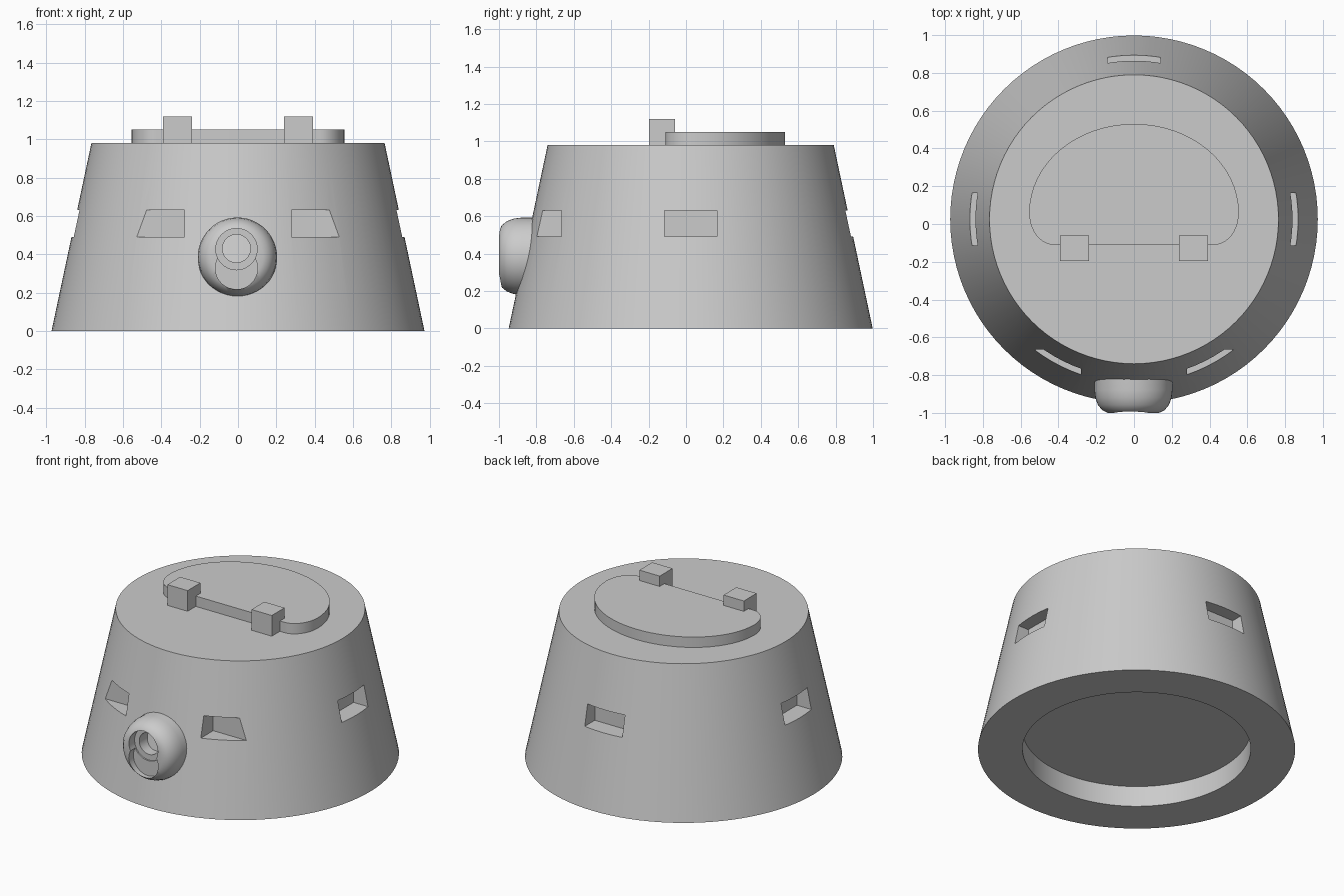
import bpy, bmesh, math
from mathutils import Matrix, Vector

cube = bpy.data.objects.get("Cube")
if cube:
    bpy.data.objects.remove(cube, do_unlink=True)

grey = bpy.data.materials.new("plain grey")
grey.use_nodes = True
GREY = (0.6, 0.6, 0.6, 1)
grey.diffuse_color = GREY
grey.node_tree.nodes["Principled BSDF"].inputs["Base Color"].default_value = GREY

CY = 0.025  # centre of the turret along y


def finish(name, bm):
    bmesh.ops.recalc_face_normals(bm, faces=bm.faces)
    mesh = bpy.data.meshes.new(name)
    bm.to_mesh(mesh)
    bm.free()
    mesh.materials.append(grey)
    ob = bpy.data.objects.new(name, mesh)
    bpy.context.collection.objects.link(ob)
    return ob


def lathe(name, profile, matrix, steps=64):
    """Spin (radius, height) points around z, then place the result."""
    bm = bmesh.new()
    verts = [bm.verts.new((r, 0, h)) for r, h in profile]
    edges = [bm.edges.new(p) for p in zip(verts, verts[1:])]
    bmesh.ops.spin(bm, geom=verts + edges, cent=(0, 0, 0), axis=(0, 0, 1),
                   angle=math.tau, steps=steps, use_merge=False)
    bmesh.ops.remove_doubles(bm, verts=bm.verts, dist=1e-4)
    bmesh.ops.transform(bm, matrix=matrix, verts=bm.verts)
    return finish(name, bm)


def box(name, low, high):
    low, high = Vector(low), Vector(high)
    bm = bmesh.new()
    bmesh.ops.create_cube(bm, size=1)
    for v in bm.verts:
        v.co = (low + high) / 2 + v.co * (high - low)
    return finish(name, bm)


def forward(x, y, z):
    """Place a lathed part so that its axis points to the front."""
    return Matrix.Translation((x, y, z)) @ Matrix.Rotation(math.pi / 2, 4, 'X')


def cut(ob, cutter):
    mod = ob.modifiers.new("cut", 'BOOLEAN')
    mod.operation = 'DIFFERENCE'
    mod.solver = 'EXACT'
    mod.object = cutter
    select(ob)
    bpy.ops.object.modifier_apply(modifier=mod.name)
    bpy.data.objects.remove(cutter, do_unlink=True)


def select(ob):
    bpy.ops.object.select_all(action='DESELECT')
    ob.select_set(True)
    bpy.context.view_layer.objects.active = ob


def smooth(ob):
    select(ob)
    bpy.ops.object.shade_smooth_by_angle(angle=math.radians(30))


# Tapered shell with a round recess underneath
shell = lathe("turret_shell",
              [(0, 0.14), (0.7, 0.14), (0.7, 0), (0.973, 0), (0.765, 0.98), (0, 0.98)],
              Matrix.Translation((0, CY, 0)), 96)

# Vision slots: one per side, one at the back, two at the front corners
LOW, HIGH, W, D = 0.49, 0.63, 0.14, 0.75
for s in (-1, 1):
    xs = sorted((s * D, s * 1.2))
    cut(shell, box("slot", (xs[0], CY - W, LOW), (xs[1], CY + W, HIGH)))
    xs = sorted((s * 0.28, s * 0.9))
    cut(shell, box("slot", (xs[0], -1.2, LOW), (xs[1], -0.665, HIGH)))
cut(shell, box("slot", (-W, CY + D, LOW), (W, 1.3, HIGH)))
smooth(shell)

# Rounded gun mount with a keyhole recess and a barrel hole
mount = lathe("gun_mount",
              [(0, 0), (0.207, 0), (0.207, 0.13), (0.202, 0.17), (0.188, 0.208),
               (0.165, 0.236), (0.135, 0.25), (0, 0.25)], forward(-0.003, -0.75, 0.385), 48)
for radius, z, depth in ((0.108, 0.427, 0.06), (0.11, 0.327, 0.05), (0.073, 0.43, 0.17)):
    cut(mount, lathe("recess", [(0, 0), (radius, 0), (radius, 0.4), (0, 0.4)],
                     forward(-0.008, depth - 1, z), 40))
smooth(mount)

# Hatch lid: half ellipse at the back, rounded corners and straight edge in front
N = 32
outline = [(0.555 * math.cos(math.pi * i / N), 0.06 + 0.47 * math.sin(math.pi * i / N))
           for i in range(N + 1)]
corner = [(0.425 + 0.13 * math.cos(a), 0.06 - 0.17 * math.sin(a))
          for a in (math.pi / 2 * i / 10 for i in range(1, 11))]
outline += [(-x, y) for x, y in corner] + corner[::-1]
bm = bmesh.new()
lid = bm.faces.new([bm.verts.new((x, y, 0.975)) for x, y in outline])
top = bmesh.ops.extrude_face_region(bm, geom=[lid])["geom"]
bmesh.ops.translate(bm, vec=(0, 0, 0.075),
                    verts=[g for g in top if isinstance(g, bmesh.types.BMVert)])
smooth(finish("hatch_lid", bm))

# Hinge blocks
for side, x in (("right", -0.315), ("left", 0.315)):
    box("hinge_" + side, (x - 0.076, -0.197, 0.97), (x + 0.076, -0.06, 1.12))
